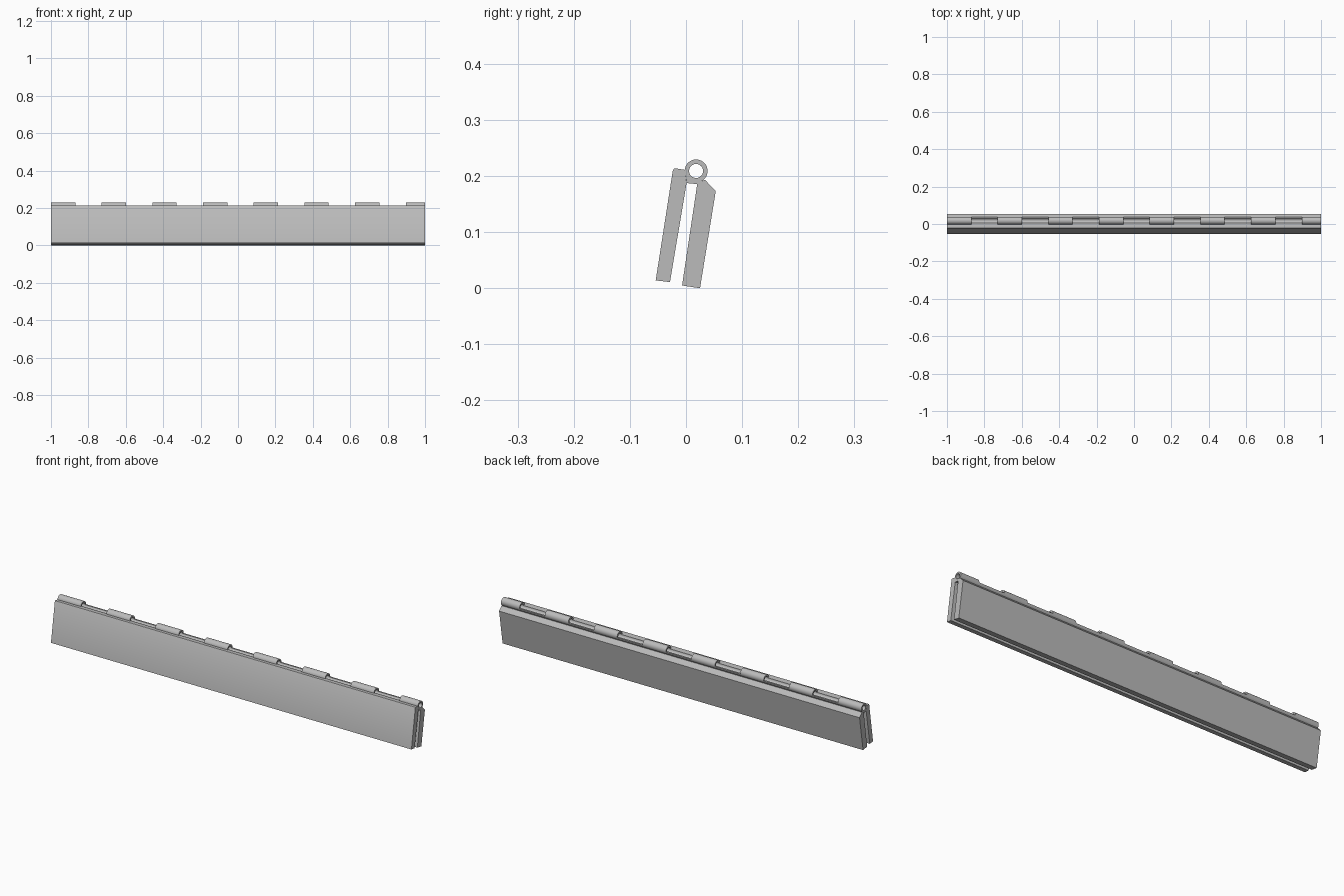
import bpy, bmesh, math

old = bpy.data.objects.get("Cube")
if old:
    bpy.data.objects.remove(old, do_unlink=True)

grey = bpy.data.materials.new("plain grey")
grey.use_nodes = True
colour = (0.5, 0.5, 0.5, 1)
grey.diffuse_color = colour
grey.node_tree.nodes["Principled BSDF"].inputs["Base Color"].default_value = colour

AXIS_Y, AXIS_Z = 0.018, 0.209
OUTER, INNER = 0.0205, 0.0125
PITCH, KNUCKLE = 0.271, 0.13


def finish(name, bm):
    bmesh.ops.recalc_face_normals(bm, faces=bm.faces)
    mesh = bpy.data.meshes.new(name)
    bm.to_mesh(mesh)
    bm.free()
    mesh.materials.append(grey)
    obj = bpy.data.objects.new(name, mesh)
    bpy.context.collection.objects.link(obj)
    bpy.ops.object.select_all(action="DESELECT")
    obj.select_set(True)
    bpy.context.view_layer.objects.active = obj
    bpy.ops.object.shade_smooth_by_angle(angle=math.radians(30))
    return obj


def prism(name, profile, x0, x1):
    """Extrude a (y, z) outline along x."""
    bm = bmesh.new()
    face = bm.faces.new([bm.verts.new((x0, y, z)) for y, z in profile])
    extruded = bmesh.ops.extrude_face_region(bm, geom=[face])["geom"]
    moved = [v for v in extruded if isinstance(v, bmesh.types.BMVert)]
    bmesh.ops.translate(bm, verts=moved, vec=(x1 - x0, 0, 0))
    return finish(name, bm)


def arc(radius, start, end, steps):
    angles = [math.radians(start + (end - start) * i / steps) for i in range(steps + 1)]
    return [(AXIS_Y + radius * math.cos(a), AXIS_Z + radius * math.sin(a)) for a in angles]


def tube(name, x0, x1, steps=32):
    """Hollow knuckle around the hinge axis."""
    bm = bmesh.new()
    loops = []
    for x, r in ((x0, OUTER), (x1, OUTER), (x1, INNER), (x0, INNER)):
        loops.append([bm.verts.new((x, y, z)) for y, z in arc(r, 0, 360, steps)[:-1]])
    for a, b in zip(loops, loops[1:] + loops[:1]):
        for i in range(steps):
            j = (i + 1) % steps
            bm.faces.new((a[i], a[j], b[j], b[i]))
    return finish(name, bm)


# Two long leaves, nearly folded together
prism("front_leaf", [(-0.054, 0.014), (-0.0285, 0.011), (0.001, 0.1875),
                     (-0.002, 0.211), (-0.018, 0.2135), (-0.0215, 0.213),
                     (-0.0235, 0.210)], -1, 1)
prism("rear_leaf", [(-0.007, 0.005), (0.025, 0), (0.053, 0.173),
                    (0.034, 0.193), (0.0205, 0.189)], -1, 1)

# Full knuckles on the rear leaf, open cradles on the front leaf between them
cradle = arc(OUTER, 280, 355, 10) + arc(INNER, 355, 175, 20)
cradle += [(-0.002, 0.211), (0.001, 0.1875), (0.0205, 0.1855)]
for i in range(8):
    start = -1 + i * PITCH
    end = min(start + KNUCKLE, 1)
    tube(f"knuckle_{i + 1}", start, end)
    if i < 7:
        prism(f"cradle_{i + 1}", cradle, end, start + PITCH)
# Web closing the slot below the knuckles
prism("slot_web", [(0.001, 0.1875), (0.0205, 0.1855), (0.0205, 0.1895),
                   (0.008, 0.1915), (0, 0.1995)], -1, 1)
